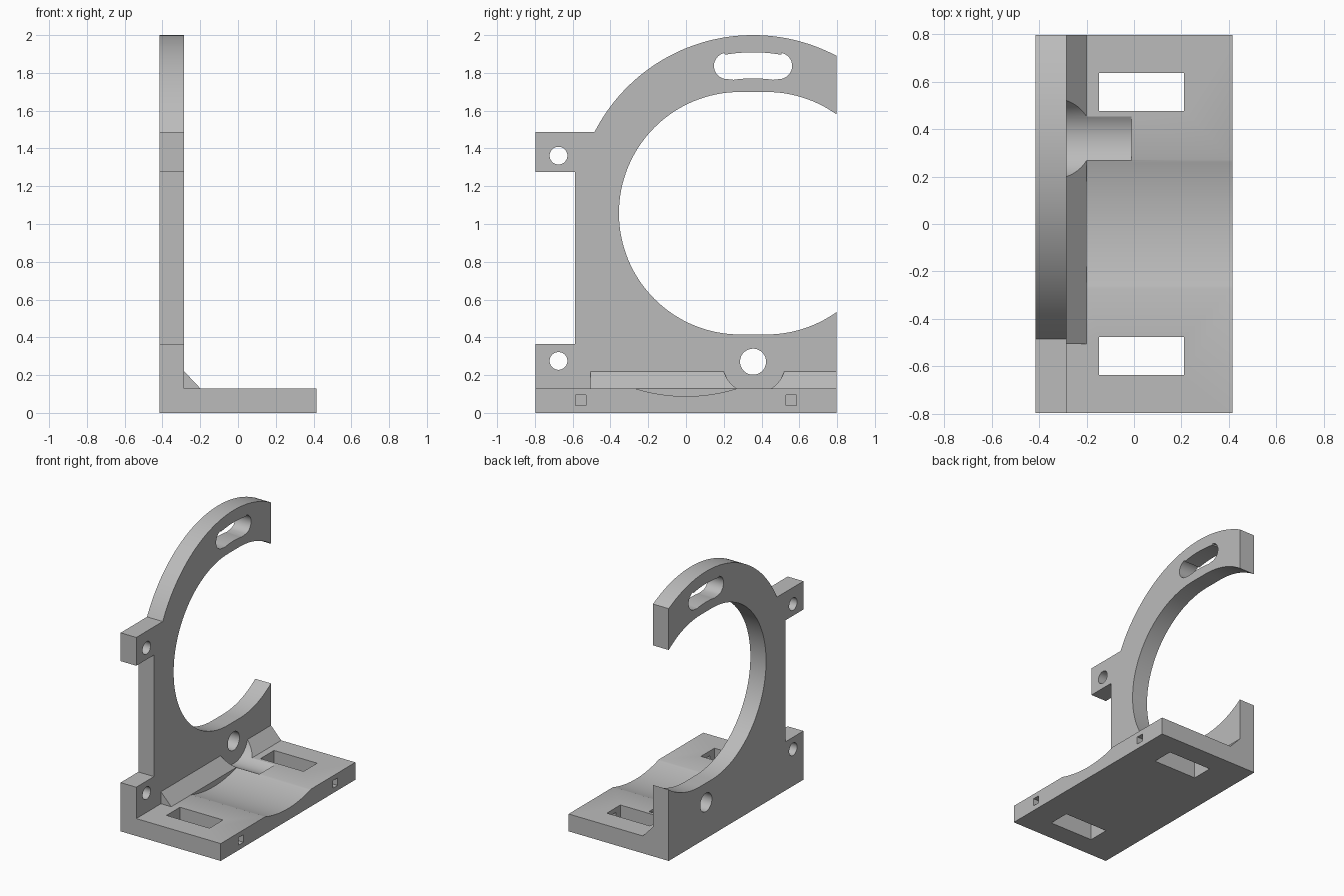
import bpy
import bmesh
from math import sin, cos, pi, asin, acos
from mathutils import Vector

if "Cube" in bpy.data.objects:
    bpy.data.objects.remove(bpy.data.objects["Cube"], do_unlink=True)

grey = bpy.data.materials.new("plain grey")
grey.use_nodes = True
grey.diffuse_color = (0.5, 0.5, 0.5, 1)
grey.node_tree.nodes["Principled BSDF"].inputs["Base Color"].default_value = grey.diffuse_color

HALF = 0.797                 # half width along y
X0, X1, X2 = -0.415, -0.285, 0.415
THICK = 0.13                 # base thickness
CY, CZ = 0.355, 1.057        # ring centre
R_OUT, R_IN = 0.943, 0.642


def arc(cy, cz, r, a0, a1, n):
    return [(cy + r * cos(a0 + (a1 - a0) * i / n), cz + r * sin(a0 + (a1 - a0) * i / n))
            for i in range(n + 1)]


def prism(name, points, start, end, axis="x"):
    """Extrude a profile: (y, z) along x, or (x, z) along y."""
    place = (lambda p, t: Vector((t, p[0], p[1]))) if axis == "x" else \
            (lambda p, t: Vector((p[0], t, p[1])))
    bm = bmesh.new()
    face = bm.faces.new([bm.verts.new(place(p, start)) for p in points])
    out = bmesh.ops.extrude_face_region(bm, geom=[face])
    moved = [v for v in out["geom"] if isinstance(v, bmesh.types.BMVert)]
    bmesh.ops.translate(bm, verts=moved, vec=place((0, 0), end - start))
    bmesh.ops.recalc_face_normals(bm, faces=bm.faces)
    mesh = bpy.data.meshes.new(name)
    bm.to_mesh(mesh)
    bm.free()
    mesh.materials.append(grey)
    obj = bpy.data.objects.new(name, mesh)
    bpy.context.collection.objects.link(obj)
    return obj


def rect(y0, y1, z0, z1):
    return [(y0, z0), (y1, z0), (y1, z1), (y0, z1)]


def circle(cy, cz, r, n=48):
    return arc(cy, cz, r, 0, 2 * pi, n)[:-1]


def combine(target, other, operation):
    mod = target.modifiers.new(operation.lower(), "BOOLEAN")
    mod.operation = operation
    mod.solver = "EXACT"
    mod.object = other
    bpy.context.view_layer.objects.active = target
    bpy.ops.object.modifier_apply(modifier=mod.name)
    bpy.data.objects.remove(other, do_unlink=True)


# Upright plate: foot, two lugs and the open ring
tab_z = 1.487
start = acos((HALF - CY) / R_OUT)
end = pi - asin((tab_z - CZ) / R_OUT)
outline = [(-HALF, 0), (HALF, 0)] + arc(CY, CZ, R_OUT, start, end, 64)
outline += [(-HALF, tab_z), (-HALF, 1.275), (-0.588, 1.275), (-0.588, 0.365), (-HALF, 0.365)]
bracket = prism("bracket", outline, X0, X1)

# Ring opening, a short slot that runs out of the back edge
opening = arc(CY + 0.07, CZ, R_IN, -pi / 2, pi / 2, 64) + arc(CY - 0.068, CZ, R_IN, pi / 2, 3 * pi / 2, 64)
combine(bracket, prism("ring_opening", opening, -0.6, 0), "DIFFERENCE")

# Curved adjustment slot near the top
r_slot, spread = 0.783, 0.178
slot_end = 0.072
a = asin(0.137 / r_slot)
slot = arc(CY, CZ, r_slot + 0.069, pi / 2 - a, pi / 2 + a, 12)
for side in (-1, 1):
    ends = arc(CY + side * 0.137, 1.837, 0.07, pi / 2 if side < 0 else -pi / 2,
               3 * pi / 2 if side < 0 else pi / 2, 16)
    slot = slot + ends[1:] if side < 0 else slot + \
        arc(CY, CZ, r_slot - 0.069, pi / 2 + a, pi / 2 - a, 12)[1:-1] + ends[:-1]
combine(bracket, prism("top_slot", slot, -0.6, 0), "DIFFERENCE")

# Lug holes
for z in (0.275, 1.362):
    combine(bracket, prism("lug_hole", circle(-0.675, z, 0.047), -0.6, 0), "DIFFERENCE")

# Base shelf with a shallow trough
base = prism("base", rect(-HALF, HALF, 0, THICK), X1, X2)
r_trough = 0.9
trough = circle(0, 0.088 + r_trough, r_trough, 192)
combine(base, prism("trough", trough, -0.2, 0.6), "DIFFERENCE")

# Windows through the shelf, each reached by a small square duct
for side in (-1, 1):
    y = side * 0.557
    combine(base, prism("window", [(-0.147, -0.1), (0.21, -0.1), (0.21, 0.3), (-0.147, 0.3)],
                        y - 0.08, y + 0.08, "y"), "DIFFERENCE")
    combine(base, prism("duct", rect(y - 0.028, y + 0.028, 0.038, 0.094), 0.15, 0.6), "DIFFERENCE")
combine(bracket, base, "UNION")

# Gusset along the inner corner
gusset = prism("gusset", [(X1, THICK), (-0.2, THICK), (X1, 0.22)], -0.505, HALF, "y")
combine(bracket, gusset, "UNION")

# Shaft hole and the wider clearance bore that cuts gusset and shelf
combine(bracket, prism("clearance", circle(0.36, 0.27, 0.168, 64), X1, -0.01), "DIFFERENCE")
combine(bracket, prism("shaft_hole", circle(CY, 0.271, 0.069), -0.6, -0.1), "DIFFERENCE")

# Smooth curved walls, keep the edges crisp
bpy.ops.object.select_all(action="DESELECT")
bracket.select_set(True)
bpy.context.view_layer.objects.active = bracket
bpy.ops.object.shade_smooth_by_angle(angle=pi / 6)
